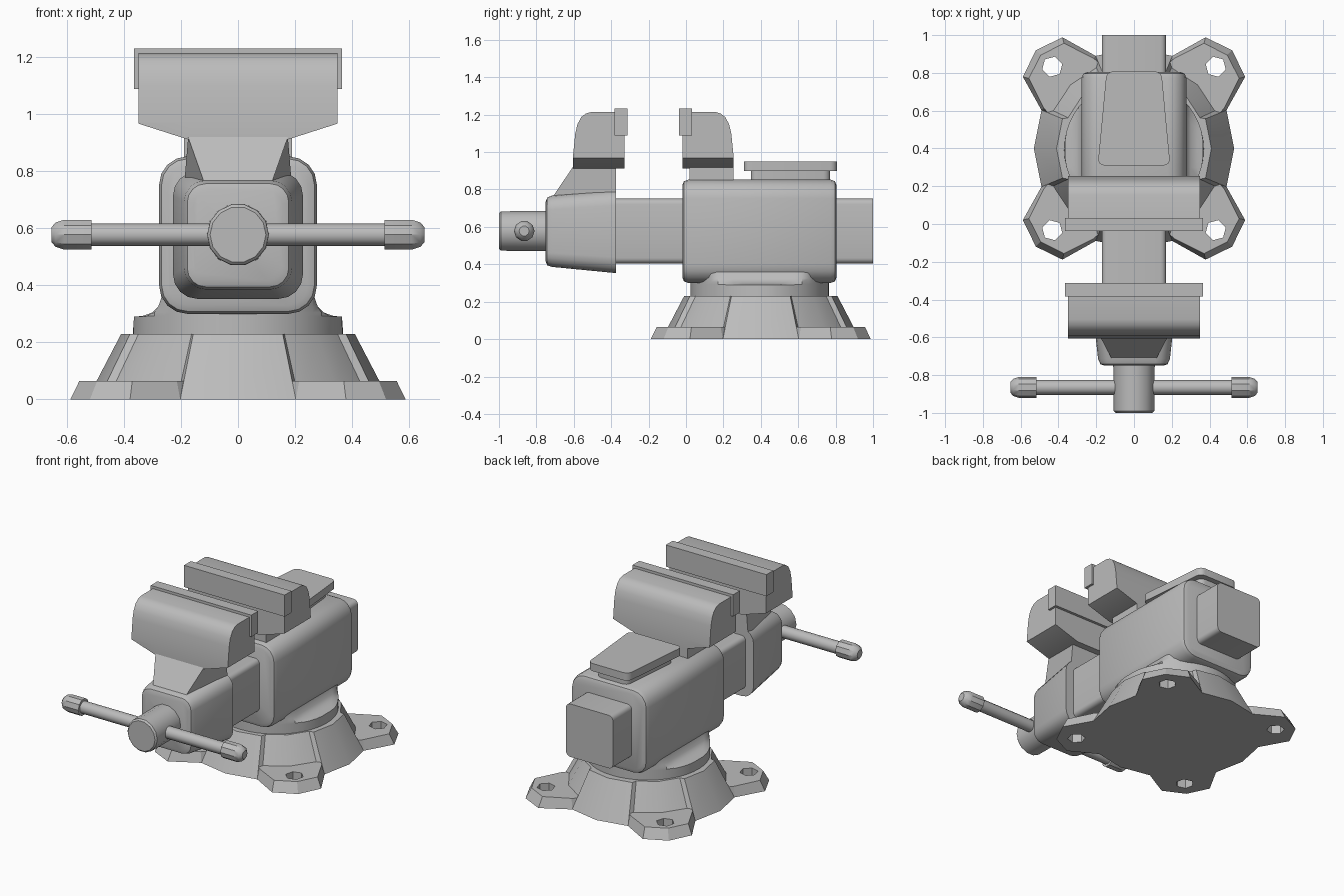
import bpy, bmesh
from math import sin, cos, pi, radians
from mathutils import Vector, Matrix

if "Cube" in bpy.data.objects:
    bpy.data.objects.remove(bpy.data.objects["Cube"])

GREY = (0.5, 0.5, 0.5, 1)
steel = bpy.data.materials.new("grey_steel")
steel.use_nodes = True
steel.diffuse_color = GREY
steel.node_tree.nodes["Principled BSDF"].inputs["Base Color"].default_value = GREY

CY = 0.40       # swivel axis
SCREW_Z = 0.578  # screw axis


def loft(name, sections, matrix=None):
    """Skin a run of matching closed loops and cap both ends."""
    bm = bmesh.new()
    rows = [[bm.verts.new(p) for p in s] for s in sections]
    for a, b in zip(rows, rows[1:]):
        for i in range(len(a)):
            j = (i + 1) % len(a)
            bm.faces.new((a[i], a[j], b[j], b[i]))
    bm.faces.new(rows[0])
    bm.faces.new(rows[-1])
    if matrix:
        bm.transform(matrix)
    bmesh.ops.recalc_face_normals(bm, faces=bm.faces)
    mesh = bpy.data.meshes.new(name)
    bm.to_mesh(mesh)
    bm.free()
    mesh.materials.append(steel)
    obj = bpy.data.objects.new(name, mesh)
    bpy.context.collection.objects.link(obj)
    return obj


def smooth(obj, angle=32):
    bpy.ops.object.select_all(action='DESELECT')
    obj.select_set(True)
    bpy.context.view_layer.objects.active = obj
    bpy.ops.object.shade_smooth_by_angle(angle=radians(angle))
    return obj


def rounded(hw, lo, hi, r, n=4):
    """Rounded rectangle as 2D points, symmetric in the first axis."""
    pts = []
    for k, (cx, cz) in enumerate([(hw - r, hi - r), (r - hw, hi - r),
                                  (r - hw, lo + r), (hw - r, lo + r)]):
        for i in range(n + 1):
            a = pi / 2 * (k + i / n)
            pts.append((cx + r * cos(a), cz + r * sin(a)))
    return pts


def tube_y(name, rows):
    """Rounded block along y; rows hold y, half width, bottom, top, radius."""
    return smooth(loft(name, [[(x, y, z) for x, z in rounded(w, lo, hi, r)]
                              for y, w, lo, hi, r in rows]))


def turned(name, profile, axis, centre, sides, turn=0):
    """Round part from (distance, radius) pairs along the x, y or z axis."""
    def place(d, a, b):
        p = {'x': (d, a, b), 'y': (a, d, b), 'z': (a, b, d)}[axis]
        return Vector(centre) + Vector(p)
    angles = [2 * pi * i / sides + turn for i in range(sides)]
    return smooth(loft(name, [[place(d, r * cos(a), r * sin(a)) for a in angles]
                              for d, r in profile]))


def slab(name, corners, lo, hi, lo_scale=1):
    return loft(name, [[(x, y, z) for x, y in corners] for z in (lo, hi)])


# Flared base with slightly recessed walls behind the lugs
def base_ring(r, z):
    pts = []
    for q in range(4):
        for deg, step in ((-22.5, 0), (0, 0), (22.5, 0),
                          (25, 0.025), (45, 0.02), (65, 0.025)):
            a = radians(deg + 90 * q)
            pts.append(((r - step) * cos(a), CY + (r - step) * sin(a), z))
    return pts


smooth(loft("base", [base_ring(0.53, 0), base_ring(0.41, 0.23)]))

# Four bolt lugs with hexagonal holes
for q, label in enumerate(("back_left", "back_right", "front_right", "front_left")):
    place = Matrix.Translation((0, CY, 0)) @ Matrix.Rotation(pi / 4 + q * pi / 2, 4, 'Z')

    def lug_loop(z, s):
        half = [(0.3, 0.2), (0.49, 0.203 - s * 0.6), (0.684 - s, 0.148 - s * 0.6)]
        pts = half + [(0.735 - s * 1.3, 0)] + [(x, -y) for x, y in reversed(half)]
        return [(x, y, z) for x, y in pts]

    lug = loft("lug_" + label, [lug_loop(0, 0), lug_loop(0.065, 0.028)], place)
    hole = loft("hole_cutter", [[(0.612 + 0.055 * cos(i * pi / 3), 0.055 * sin(i * pi / 3), z)
                                 for i in range(6)] for z in (-0.1, 0.2)], place)
    hole.hide_render = True
    cut = lug.modifiers.new("hole", 'BOOLEAN')
    cut.operation = 'DIFFERENCE'
    cut.solver = 'EXACT'
    cut.object = hole
    bpy.ops.object.select_all(action='DESELECT')
    bpy.context.view_layer.objects.active = lug
    lug.select_set(True)
    bpy.ops.object.modifier_apply(modifier=cut.name)
    bpy.data.objects.remove(hole)


# Swivel collar: round below, pinched in to the body width above
def collar_loop(z, w, r=0.37, n=48):
    return [(max(-w, min(w, r * cos(2 * pi * i / n))),
             CY - 0.005 + r * sin(2 * pi * i / n), z) for i in range(n)]


smooth(loft("swivel_collar", [collar_loop(z, w) for z, w in
       ((0.22, 0.37), (0.29, 0.365), (0.293, 0.335), (0.305, 0.30),
        (0.325, 0.28), (0.36, 0.268))]))

# Fixed body and the sliding bar through it
tube_y("body", [(-0.02, 0.245, 0.33, 0.823, 0.07), (-0.011, 0.268, 0.309, 0.844, 0.09),
                (0.012, 0.277, 0.30, 0.853, 0.10), (0.773, 0.277, 0.30, 0.853, 0.10),
                (0.796, 0.268, 0.309, 0.844, 0.09), (0.805, 0.245, 0.33, 0.823, 0.07)])
tube_y("sliding_bar", [(-0.45, 0.17, 0.404, 0.751, 0.03), (1.0, 0.17, 0.404, 0.751, 0.03)])

# Tapered moving block
tube_y("moving_block", [(-0.75, 0.155, 0.415, 0.735, 0.05), (-0.742, 0.178, 0.395, 0.757, 0.065),
                        (-0.715, 0.19, 0.386, 0.768, 0.075), (-0.375, 0.228, 0.353, 0.80, 0.085)])

# Necks below the jaws
loft("front_neck", [[(-0.12, -0.71, 0.765), (0.12, -0.71, 0.765),
                     (0.19, -0.375, 0.74), (-0.19, -0.375, 0.74)],
                    [(-0.175, -0.605, 0.92), (0.175, -0.605, 0.92),
                     (0.175, -0.375, 0.92), (-0.175, -0.375, 0.92)]])
slab("rear_neck", [(-0.19, 0.02), (0.19, 0.02), (0.19, 0.255), (-0.19, 0.255)], 0.82, 0.92)


# Jaws and their gripping plates, mirrored about the gap
def jaw_loop(x, bottom, face):
    outline = [(0.155, bottom), (0.43, bottom), (0.43, 0.972), (0.417, 1.10),
               (0.405, 1.15), (0.385, 1.187), (0.36, 1.206), (0.33, 1.215), (0.155, 1.215)]
    return [(x, -0.175 + face * y, z) for y, z in outline]


for label, face in (("front", -1), ("rear", 1)):
    smooth(loft(label + "_jaw", [jaw_loop(x, z, face) for x, z in
           ((-0.35, 0.968), (-0.175, 0.912), (0.175, 0.912), (0.35, 0.968))]))
    near, far = -0.175 + face * 0.137, -0.175 + face * 0.208
    slab(label + "_jaw_plate", [(-0.365, near), (0.365, near), (0.365, far), (-0.365, far)],
         1.09, 1.232)

# Anvil: tapering pad on a smaller foot
def anvil_loop(inset):
    pts = []
    for x, y in rounded(1, 0.31 + inset, 0.808 - inset, 0.035):
        side = 0.192 - 0.047 * (y - 0.31) / 0.498 - inset
        # keep the corner rounding while tapering the sides
        off = min(1 - abs(x), 0.035)
        pts.append(((side - off) * (1 if x > 0 else -1), y))
    return pts


smooth(slab("anvil_foot", anvil_loop(0.037), 0.84, 0.91))
smooth(slab("anvil_pad", anvil_loop(0), 0.90, 0.95))

# Screw head and sliding handle
turned("screw_head", [(-1.0, 0.098), (-0.99, 0.108), (-0.74, 0.11)], 'y', (0, 0, SCREW_Z), 14)
turned("handle_bar", [(-0.55, 0.039), (0.55, 0.039)], 'x', (0, -0.865, SCREW_Z), 12)
for label, s in (("left", 1), ("right", -1)):
    turned("handle_knob_" + label,
           [(s * d, r) for d, r in ((0.515, 0.055), (0.61, 0.055), (0.64, 0.045), (0.655, 0.027))],
           'x', (0, -0.865, SCREW_Z), 10)
